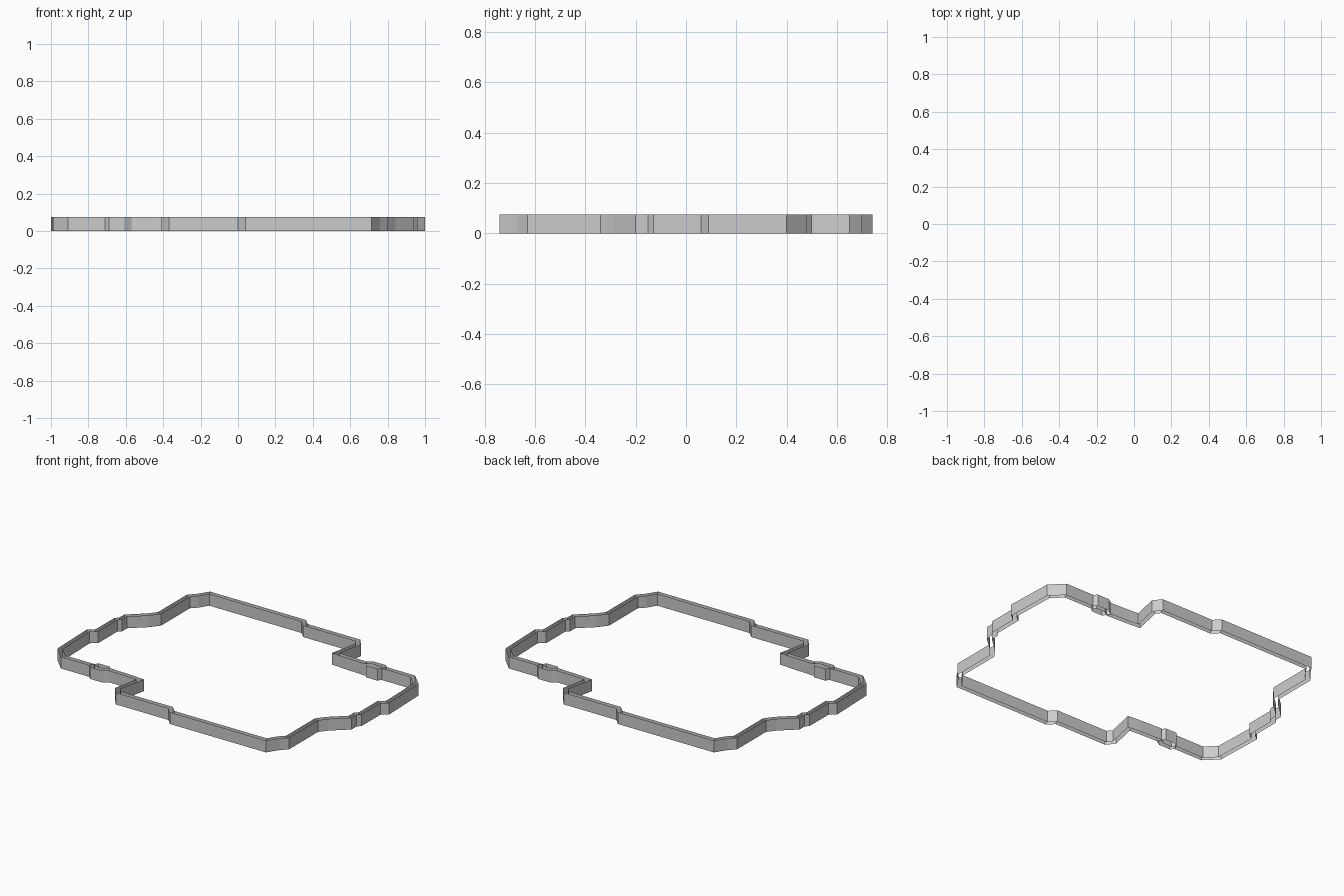
import bpy, bmesh
from mathutils import Vector

if "Cube" in bpy.data.objects:
    bpy.data.objects.remove(bpy.data.objects["Cube"])

HEIGHT = 0.075
GAP = 0.028


def wall(name, paths, closed):
    """Raise thin upright walls along flat paths."""
    bm = bmesh.new()
    for path in paths:
        low = [bm.verts.new((x, y, 0)) for x, y in path]
        high = [bm.verts.new((x, y, HEIGHT)) for x, y in path]
        count = len(path)
        for i in range(count if closed else count - 1):
            j = (i + 1) % count
            bm.faces.new((low[i], low[j], high[j], high[i]))
    mesh = bpy.data.meshes.new(name)
    bm.to_mesh(mesh)
    bm.free()
    obj = bpy.data.objects.new(name, mesh)
    bpy.context.collection.objects.link(obj)
    return obj


def turned(path):
    """The same path turned half a circle about the centre."""
    return [(-x, -y) for x, y in path]


def inset(path, gap):
    """Mitred copy of a counter-clockwise loop, moved inwards."""
    pts = [Vector(p) for p in path]
    result = []
    for i, p in enumerate(pts):
        a = (p - pts[i - 1]).normalized()
        b = (pts[(i + 1) % len(pts)] - p).normalized()
        na, nb = Vector((-a.y, a.x)), Vector((-b.y, b.x))
        result.append(tuple(p + (na + nb) * gap / (1 + na.dot(nb))))
    return result


# Half of the boundary, counter-clockwise from the front step
half = [
    (0.04, -0.74), (0.715, -0.74), (0.76, -0.67),
    (0.80, -0.63), (0.80, -0.34),
    (0.84, -0.29), (0.94, -0.20),
    (0.94, -0.15), (0.96, -0.13), (0.96, 0.06), (1.0, 0.09),
    (0.99, 0.40), (0.91, 0.48),
    (0.71, 0.48), (0.69, 0.50), (0.61, 0.50), (0.57, 0.475),
    (0.44, 0.48), (0.375, 0.485), (0.41, 0.65), (0.37, 0.70), (0.0, 0.70),
]
loop = half + turned(half)
wall("outer_wall", [loop], True)
wall("inner_wall", [inset(loop, GAP)], True)

# Small alcove walls behind the two side bumps
alcove = [(0.57, 0.475), (0.60, 0.43), (0.68, 0.43), (0.71, 0.48)]
wall("alcove_walls", [alcove, turned(alcove)], False)
